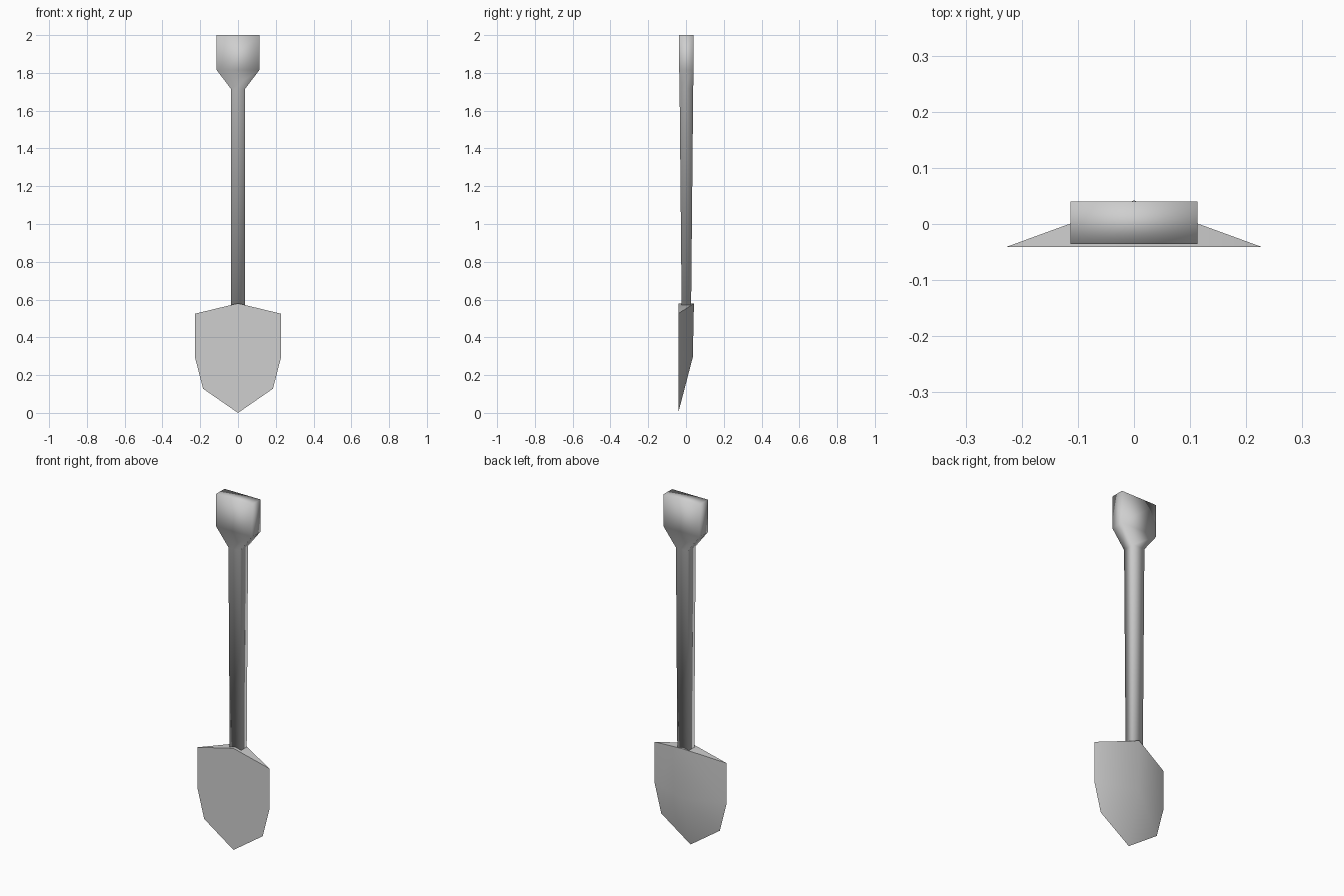
import bpy, bmesh, math

cube = bpy.data.objects.get("Cube")
if cube:
    bpy.data.objects.remove(cube, do_unlink=True)

grey = bpy.data.materials.new("plain_grey")
grey.use_nodes = True
colour = (0.62, 0.62, 0.62, 1)
grey.diffuse_color = colour
grey.node_tree.nodes["Principled BSDF"].inputs["Base Color"].default_value = colour


def finish(name, bm):
    """Turn a bmesh into a named, coloured object."""
    bmesh.ops.recalc_face_normals(bm, faces=bm.faces)
    mesh = bpy.data.meshes.new(name)
    bm.to_mesh(mesh)
    bm.free()
    mesh.materials.append(grey)
    obj = bpy.data.objects.new(name, mesh)
    bpy.context.collection.objects.link(obj)
    bpy.ops.object.select_all(action='DESELECT')
    obj.select_set(True)
    bpy.context.view_layer.objects.active = obj
    return obj


# Handle and flared grip: stacked rectangular sections (half x, half y, z)
sections = [(0.036, 0.025, 0.56), (0.037, 0.036, 1.715),
            (0.113, 0.038, 1.815), (0.113, 0.038, 2.0)]
bm = bmesh.new()
rings = [[bm.verts.new((sx * hx, 0.002 + sy * hy, z))
          for sx, sy in ((-1, -1), (1, -1), (1, 1), (-1, 1))]
         for hx, hy, z in sections]
for low, high in zip(rings, rings[1:]):
    for i in range(4):
        j = (i + 1) % 4
        bm.faces.new((low[i], low[j], high[j], high[i]))
bm.faces.new(rings[0])
bm.faces.new(rings[-1])
finish("handle", bm)
bpy.ops.object.shade_smooth()

# Blade: flat front outline with a raised ridge down the back
front_y = -0.041
outline = [(0, 0.58), (0.228, 0.525), (0.228, 0.295), (0.185, 0.128), (0, 0)]
mirrored = [(-x, z) for x, z in outline[3:0:-1]]
bm = bmesh.new()
rim = [bm.verts.new((x, front_y, z)) for x, z in outline + mirrored]
ridge_top = bm.verts.new((0, 0.042, 0.58))
ridge_low = bm.verts.new((0, 0.036, 0.295))
bm.faces.new(rim)
top, tip = rim[0], rim[4]
for shoulder, side, corner in (rim[1:4], rim[:4:-1]):
    bm.faces.new((top, shoulder, ridge_top))
    bm.faces.new((ridge_top, shoulder, side, ridge_low))
    bm.faces.new((ridge_low, side, corner))
    bm.faces.new((ridge_low, corner, tip))
finish("blade", bm)
# The back is rounded by shading, while the thin rim stays crisp
bpy.ops.object.shade_smooth_by_angle(angle=math.radians(50))
